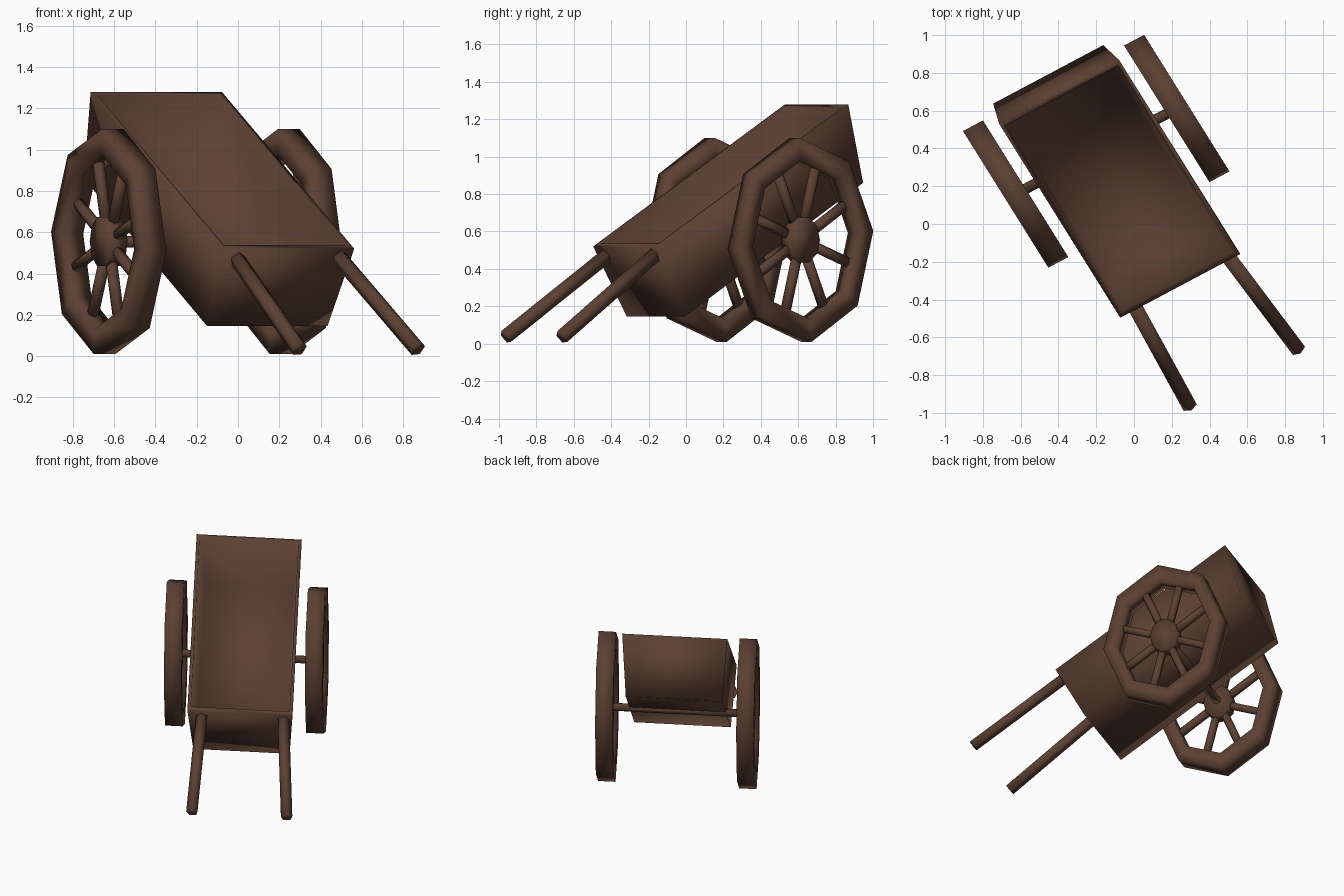
import bpy, bmesh, math
from mathutils import Vector

if "Cube" in bpy.data.objects:
    bpy.data.objects.remove(bpy.data.objects["Cube"])

wood = bpy.data.materials.new("dark_brown_wood")
wood.diffuse_color = (0.107, 0.052, 0.032, 1)
wood.use_nodes = True
wood.node_tree.nodes["Principled BSDF"].inputs["Base Color"].default_value = wood.diffuse_color

# Cart directions: across (axle), forward (slope of handles), up
ORIGIN = Vector((-0.20, 0.385, 0))
U = Vector((0.883, 0.469, 0))
F = Vector((0.53, -0.848, 0))


def place(a, b, z):
    return ORIGIN + U * a + F * b + Vector((0, 0, z))


def make(name, verts, faces, smooth=True):
    me = bpy.data.meshes.new(name)
    me.from_pydata([tuple(v) for v in verts], [], faces)
    bm = bmesh.new()
    bm.from_mesh(me)
    bmesh.ops.recalc_face_normals(bm, faces=bm.faces)
    bm.to_mesh(me)
    bm.free()
    me.materials.append(wood)
    for p in me.polygons:
        p.use_smooth = smooth
    ob = bpy.data.objects.new(name, me)
    bpy.context.collection.objects.link(ob)
    return ob


def rod(name, p, q, r, n=8):
    d = (q - p).normalized()
    s = d.orthogonal().normalized()
    t = d.cross(s)
    verts = []
    for c in (p, q):
        for i in range(n):
            w = 2 * math.pi * i / n
            verts.append(c + r * (s * math.cos(w) + t * math.sin(w)))
    faces = [(i, (i + 1) % n, n + (i + 1) % n, n + i) for i in range(n)]
    faces += [tuple(range(n)), tuple(range(n, 2 * n))]
    return make(name, verts, faces)


# Wheels: tall oval, eight sides
AXLE_Z, RB, RZ, N = 0.555, 0.428, 0.547, 8


def wheel_point(a, k, deg):
    w = math.radians(deg)
    return place(a, RB * k * math.cos(w), AXLE_Z + RZ * k * math.sin(w))


def ring(a, k, n, phase):
    return [wheel_point(a, k, phase + 360 * i / n) for i in range(n)]


for side, label in ((-1, "left"), (1, "right")):
    a = 0.483 * side
    # rim: square section
    verts = []
    for da, k in ((-0.06, 1), (0.06, 1), (0.06, 0.78), (-0.06, 0.78)):
        verts += ring(a + da, k, N, -5)
    faces = []
    for j in range(4):
        for i in range(N):
            i2, j2 = (i + 1) % N, (j + 1) % 4
            faces.append((j * N + i, j * N + i2, j2 * N + i2, j2 * N + i))
    make(label + "_wheel_rim", verts, faces)
    # hub: short drum
    m = 10
    verts = ring(a - 0.045, 0.23, m, 0) + ring(a + 0.045, 0.23, m, 0)
    faces = [(i, (i + 1) % m, m + (i + 1) % m, m + i) for i in range(m)]
    faces += [tuple(range(m)), tuple(range(m, 2 * m))]
    make(label + "_wheel_hub", verts, faces)
    # spokes meet the middle of each rim side
    for i in range(N):
        w = 17.5 + 45 * i
        rod(f"{label}_spoke_{i + 1}", wheel_point(a, 0.15, w),
            wheel_point(a, 0.76, w), 0.029, 6)

# Axle
rod("axle", place(-0.48, 0, AXLE_Z), place(0.48, 0, AXLE_Z), 0.028)

# Tipped open tub: outer and inner shells joined by a lip
# loops: (half width, rear b, rear z, front b, front z)
loops = ((0.33, -0.48, 0.86, 0.645, 0.145),
         (0.36, -0.37, 1.28, 0.84, 0.52),
         (0.338, -0.345, 1.264, 0.81, 0.539),
         (0.308, -0.445, 0.875, 0.63, 0.19))
verts = []
for h, rb, rz, fb, fz in loops:
    verts += [place(-h, rb, rz), place(h, rb, rz),
              place(h, fb, fz), place(-h, fb, fz)]
faces = [(0, 1, 2, 3), (12, 13, 14, 15)]
for j in range(3):
    for i in range(4):
        i2 = (i + 1) % 4
        faces.append((4 * j + i, 4 * j + i2, 4 * j + 4 + i2, 4 * j + 4 + i))
make("tub", verts, faces)

# Handles
rod("left_handle", Vector((-0.01, -0.41, 0.48)), Vector((0.295, -0.965, 0.035)), 0.041, 5)
rod("right_handle", Vector((0.49, -0.16, 0.48)), Vector((0.87, -0.665, 0.035)), 0.041, 5)
